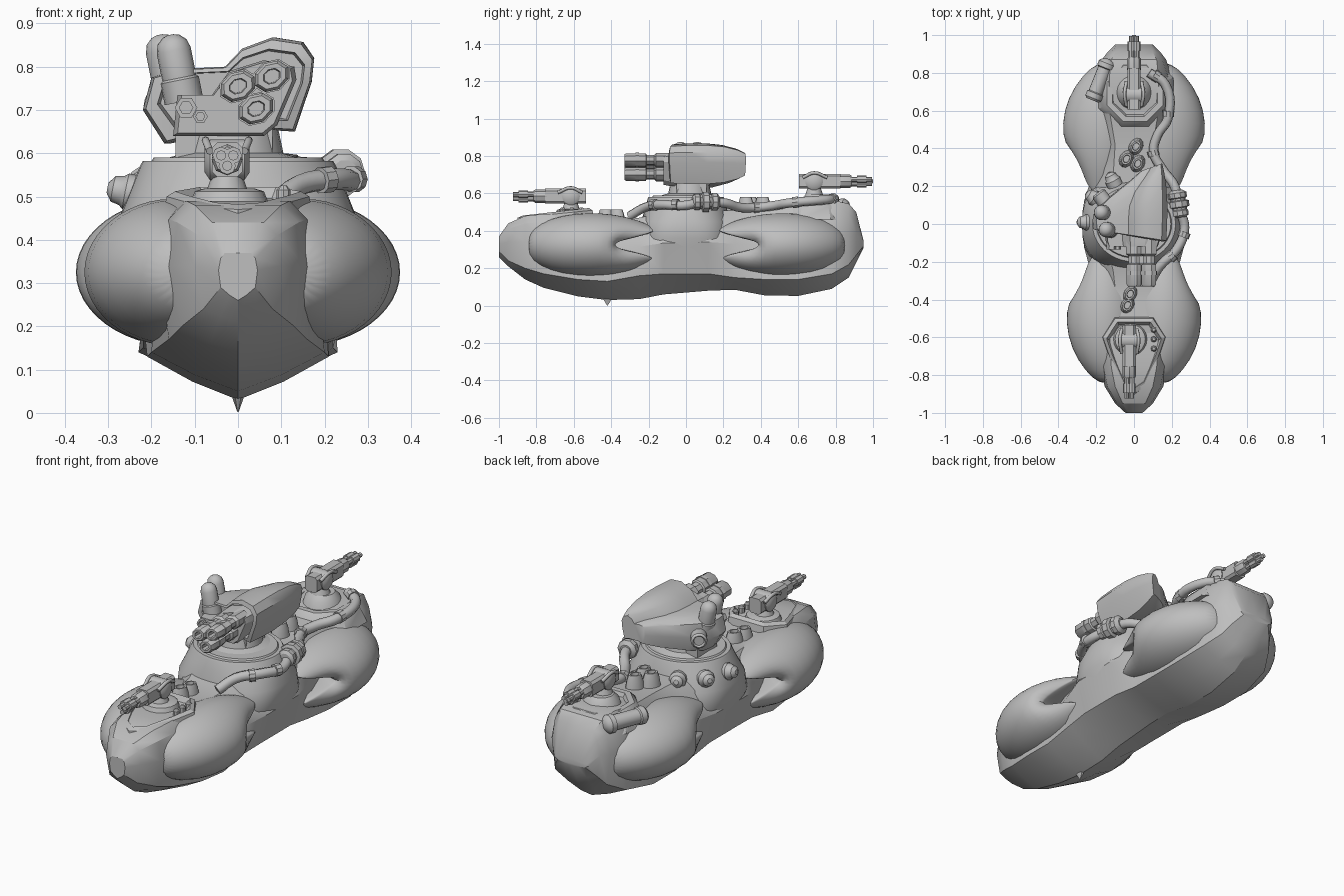
import bpy, bmesh, math
from mathutils import Vector, Quaternion

grey = bpy.data.materials.new("plain grey")
grey.diffuse_color = (0.52, 0.52, 0.52, 1)


def finish(name, bm, subsurf=0, smooth=35):
    bmesh.ops.recalc_face_normals(bm, faces=bm.faces[:])
    me = bpy.data.meshes.new(name)
    bm.to_mesh(me)
    bm.free()
    me.materials.append(grey)
    ob = bpy.data.objects.new(name, me)
    bpy.context.collection.objects.link(ob)
    bpy.ops.object.select_all(action='DESELECT')
    ob.select_set(True)
    bpy.context.view_layer.objects.active = ob
    bpy.ops.object.shade_smooth_by_angle(angle=math.radians(smooth))
    if subsurf:
        ob.modifiers.new("subsurf", 'SUBSURF').levels = subsurf
        ob.modifiers["subsurf"].render_levels = subsurf
    return ob


def loft(name, rings, subsurf=0, smooth=35):
    """Skin closed rings of equal point count and cap both ends."""
    bm = bmesh.new()
    vs = [[bm.verts.new(p) for p in r] for r in rings]
    n = len(vs[0])
    for a, b in zip(vs, vs[1:]):
        for i in range(n):
            bm.faces.new((a[i], a[(i + 1) % n], b[(i + 1) % n], b[i]))
    bm.faces.new(vs[0])
    bm.faces.new(vs[-1])
    return finish(name, bm, subsurf, smooth)


def turned(name, base, axis, profile, n=16, sx=1.0, roll=0.0):
    """Turned part: (distance, radius) profile along an axis."""
    base, axis = Vector(base), Vector(axis).normalized()
    q = Quaternion(axis, math.radians(roll)) @ axis.to_track_quat('Z', 'Y')
    return loft(name, [[base + q @ Vector((sx * r * math.cos(t), r * math.sin(t), d))
                        for t in (2 * math.pi * i / n for i in range(n))]
                       for d, r in profile])


def tube(name, pts, r):
    cu = bpy.data.curves.new(name, 'CURVE')
    cu.dimensions = '3D'
    cu.bevel_depth, cu.bevel_resolution, cu.resolution_u = r, 2, 5
    cu.use_fill_caps = True
    sp = cu.splines.new('BEZIER')
    sp.bezier_points.add(len(pts) - 1)
    for b, p in zip(sp.bezier_points, pts):
        b.co = p
        b.handle_left_type = b.handle_right_type = 'AUTO'
    cu.materials.append(grey)
    ob = bpy.data.objects.new(name, cu)
    bpy.context.collection.objects.link(ob)
    return ob


def box(name, lo, hi, c=0.012):
    """Box along y with chamfered cross-section."""
    (x0, y0, z0), (x1, y1, z1) = lo, hi
    sec = [(x0 + c, z0), (x1 - c, z0), (x1, z0 + c), (x1, z1 - c),
           (x1 - c, z1), (x0 + c, z1), (x0, z1 - c), (x0, z0 + c)]
    return loft(name, [[(x, y, z) for x, z in sec] for y in (y0, y1)])


# Central hull: y, top width, top z, shoulder width, mid width, low width, low z, keel z
hull = [(-1.0, .03, .37, .04, .045, .04, .29, .26), (-.95, .06, .44, .09, .10, .08, .24, .21),
        (-.86, .10, .48, .14, .155, .13, .20, .14), (-.76, .12, .49, .16, .18, .16, .17, .095),
        (-.58, .13, .49, .16, .19, .20, .14, .05), (-.42, .09, .46, .13, .18, .21, .13, .03),
        (-.25, .11, .47, .16, .23, .21, .16, .035), (-.12, .14, .50, .21, .265, .22, .17, .06),
        (.12, .14, .51, .21, .265, .22, .17, .08), (.26, .11, .51, .16, .22, .22, .15, .085),
        (.42, .10, .51, .14, .19, .23, .14, .055), (.6, .13, .535, .17, .20, .23, .14, .052),
        (.78, .13, .565, .18, .20, .20, .17, .09), (.87, .12, .545, .15, .17, .15, .22, .15),
        (.91, .10, .50, .12, .14, .12, .27, .23), (.95, .06, .345, .09, .10, .08, .32, .31)]
rings = []
for y, wt, zt, ws, wm, wl, zl, zb in hull:
    half = [(wt, zt), (ws, zt * .75 + .08), (wm, (zt + zl) / 2), (wl, zl), (wl * .5, zb + (zl - zb) * .42)]
    sec = [(0, zt)] + half + [(0, zb)] + [(-x, z) for x, z in reversed(half)]
    rings.append([(x, y, z) for x, z in sec])
loft("hull", rings, smooth=30)
# Keel fin
turned("keel_fin", (0, -.42, .08), (0, 0, -1), [(0, .06), (.04, .03), (.078, .003)], 6, sx=.5)

# Four bulging side pods with a wedge-shaped mouth facing the middle
pod = [(-.85, .12, .06, .06, 0), (-.78, .13, .13, .12, 0), (-.66, .155, .18, .16, 0),
       (-.52, .16, .205, .175, 0), (-.38, .16, .19, .165, .03), (-.26, .16, .15, .135, .13),
       (-.17, .16, .125, .095, .22), (-.155, .16, .12, .09, .235), (-.16, .16, .11, .08, .235),
       (-.30, .15, .07, .04, .10), (-.42, .15, .03, .015, 0)]
for end, label, grow in ((1, "front", 1.0), (-1, "rear", 1.1)):
    for s, side in ((1, "right"), (-1, "left")):
        rings = []
        for y, cx, rx, rz, bite in pod:
            ring = []
            for i in range(24):
                c, sn = math.cos(i * math.pi / 12), math.sin(i * math.pi / 12)
                py = end * (y - bite * max(c, 0) ** 5) + (.01 if end < 0 else 0)
                px = cx + rx * grow * math.copysign(abs(c) ** 1.1, c)
                ring.append((s * px, py, .325 + rz * sn))
            rings.append(ring)
        loft(f"{label}_{side}_pod", rings, subsurf=1, smooth=60)

# Rounded middle body rising to the turret ring
rings = []
for z, rx, ry, e in ((.20, .22, .20, .7), (.36, .275, .245, .7), (.45, .275, .24, .8), (.53, .243, .215, .95),
                     (.572, .226, .205, 1), (.582, .22, .20, 1), (.582, .20, .18, 1), (.59, .195, .175, 1)):
    ring = []
    for i in range(40):
        c, sn = math.cos(i * math.pi / 20), math.sin(i * math.pi / 20)
        ring.append((rx * math.copysign(abs(c) ** e, c), ry * math.copysign(abs(sn) ** e, sn), z))
    rings.append(ring)
loft("middle_body", rings)
turned("pedestal", (-.01, .02, .57), (0, 0, 1), [(0, .15), (.02, .15), (.03, .115), (.1, .10)], 24)
box("pedestal_block", (-.145, -.05, .58), (.08, .11, .67))

# Nose deck: coffin-shaped rim with a sunken floor, sloping forward
outline = [(0, -.90), (.06, -.86), (.13, -.70), (.165, -.60), (.10, -.50), (-.10, -.50),
           (-.165, -.60), (-.13, -.70), (-.06, -.86)]
loft("nose_deck", [[(x * k, -.66 + (y + .66) * k, z + .1 * (y + .60)) for x, y in outline]
                   for k, z in ((1.08, .43), (1, .50), (.88, .512), (.78, .485))], smooth=25)
turned("front_mount", (-.02, -.61, .45), (0, 0, 1), [(0, .105), (.062, .08), (.068, .06)], 20)
for y in (-.66, -.61, -.56):
    turned("deck_stud", (.105, y, .48), (0, 0, 1), [(0, .016), (.035, .016), (.045, .008)], 8)

# Rear deck: raised angular collar around the rear gun
turned("rear_deck", (.005, .69, .46), (0, 0, 1), [(0, .22), (.07, .185), (.095, .16), (.095, .13),
       (.075, .12)], 8, roll=22.5)
turned("rear_mount", (0, .70, .52), (0, 0, 1), [(0, .10), (.05, .085), (.075, .06)], 20)


def small_gun(name, x, y, z, d):
    """Ball mount with cheeks, receiver and triple barrel, aimed along d."""
    turned(name + "_neck", (x, y, z - .08), (0, 0, 1), [(0, .05), (.06, .03)], 12)
    turned(name + "_joint", (x - .052, y, z), (1, 0, 0), [(0, .03), (.012, .048), (.092, .048), (.104, .03)], 14)
    ys = sorted((y - d * .08, y + d * .14))
    box(name + "_receiver", (x - .035, ys[0], z - .04), (x + .035, ys[1], z + .04))
    for dx, dz in ((-.014, .01), (.014, .01), (0, -.014)):
        turned(name + "_barrel", (x + dx, y + d * .13, z + dz), (0, d, 0),
               [(0, .014), (.10, .014), (.10, .02), (.15, .02), (.15, .012), (.18, .012)], 8)
    turned(name + "_sleeve", (x, y + d * .13, z), (0, d, 0), [(0, .036), (.06, .036), (.07, .03)], 8)
    for s in (-1, 1):
        tube(name + "_hose", [(x + s * .04, y - d * .06, z + .02), (x + s * .05, y, z + .045),
                              (x + s * .04, y + d * .07, z + .02)], .009)


small_gun("front_gun", -.025, -.615, .585, -1)
small_gun("rear_gun", 0, .685, .665, 1)
turned("rear_gun_tip", (0, .84, .665), (0, 1, 0), [(0, .014), (.15, .014), (.16, .01)], 8)

# Main turret: lopsided armoured shell, tapered to the back
shell = [(-.22, .70), (-.20, .775), (-.13, .795), (-.03, .80), (.01, .842), (.08, .868), (.15, .857),
         (.176, .82), (.17, .765), (.13, .65), (.05, .655), (-.10, .64), (-.17, .622)]
loft("turret_shell", [[(cx + (x - .02) * kx, y + lean * (x - .02), .755 + (z - .755) * kz) for x, z in shell]
     for y, cx, kx, kz, lean in ((-.03, .02, .83, .72, -.15), (-.07, .02, .86, .76, -.15), (-.065, .02, .97, .95, -.15),
                                 (.02, .02, 1, 1, 0), (.10, .025, .97, 1, .1), (.18, .045, .80, .92, .2),
                                 (.26, .085, .47, .74, .15), (.305, .105, .28, .56, .1))], smooth=40)
housing = [(-.15, .64), (.06, .64), (.09, .665), (.135, .77), (.13, .80), (.06, .815),
           (-.02, .79), (-.06, .735), (-.14, .735)]
loft("gun_housing", [[(x * k, y, .73 + (z - .73) * k) for x, z in housing]
                     for y, k in ((0, 1), (-.09, 1), (-.12, .93))], smooth=25)

# Three heavy barrels with octagonal jackets and slanted slot muzzles
for x, z in ((0, .755), (.078, .778), (.042, .703)):
    turned("main_barrel", (x, -.08, z), (0, -1, 0),
           [(0, .036), (.08, .036), (.09, .026), (.13, .026), (.135, .034), (.24, .034),
            (.25, .028), (.25, .017), (.20, .015)], 8, sx=1.3, roll=30)
    turned("barrel_band", (x, -.25, z), (0, -1, 0), [(0, .037), (.02, .037)], 8, sx=1.3, roll=30)
for x, z, r in ((-.12, .705, .026), (-.087, .685, .017)):
    turned("sensor", (x, -.10, z), (0, -1, 0), [(0, r), (.035, r), (.035, r * .6), (.025, r * .6)], 6)

# Domed canisters on the turret and the rear lamp
for x, y in ((-.125, -.03), (-.15, .06)):
    turned("canister", (x, y, .72), (-.2, 0, 1),
           [(0, .045), (.05, .045), (.055, .04), (.12, .04), (.14, .034), (.153, .02), (.157, .006)], 16)
turned("turret_lamp", (-.15, .11, .71), (-.6, .8, 0), [(0, .04), (.06, .04), (.07, .03), (.06, .024)], 14)

# Round portholes on the left of the middle body
for a in (116, 147, 178):
    d = Vector((math.cos(math.radians(a)), math.sin(math.radians(a)), .2))
    turned("porthole", d * .225 + Vector((0, 0, .46)), d,
           [(0, .042), (.035, .042), (.045, .034), (.065, .03), (.078, .012)], 12)

# Feed pipe along the right side with clamps and a ribbed coupling
tube("feed_pipe", [(.09, -.30, .48), (.14, -.22, .525), (.23, -.13, .54), (.268, -.02, .535), (.24, .08, .55),
                   (.215, .20, .55), (.15, .29, .525), (.105, .38, .525), (.125, .47, .535), (.18, .56, .55),
                   (.165, .74, .565), (.08, .80, .57)], .025)
turned("pipe_coupling", (.247, .035, .555), (-.15, 1, 0),
       [(0, .03), (.01, .045), (.035, .045), (.04, .04), (.05, .04), (.055, .056), (.085, .056), (.09, .04),
        (.10, .04), (.105, .05), (.13, .05), (.145, .03)], 10)
for p, d in (((.19, -.18, .537), (.8, .7, .1)), ((.26, -.07, .54), (.4, 1, 0)), ((.107, .36, .525), (-.3, 1, 0)),
             ((.18, .57, .551), (.1, 1, .1)), ((.13, .775, .567), (-.8, .5, .1))):
    turned("pipe_clamp", p, d, [(0, .031), (.03, .031)], 10)

# Oval vents on the decks
for x, y in ((.01, .41), (-.04, .345), (.02, .32), (-.02, -.37), (-.035, -.43)):
    turned("deck_vent", (x, y, .435 if y < 0 else .50), (0, 0, 1),
           [(0, .05), (.05, .042), (.08, .032), (.08, .022), (.06, .02)], 12, sx=.75, roll=-30)

# Slanted tank on the rear left
turned("side_tank", (-.22, .655, .525), (.4, 1, 0),
       [(0, .035), (.012, .045), (.04, .045), (.045, .038), (.18, .038), (.185, .047), (.21, .047),
        (.225, .035), (.235, .015)], 16)
